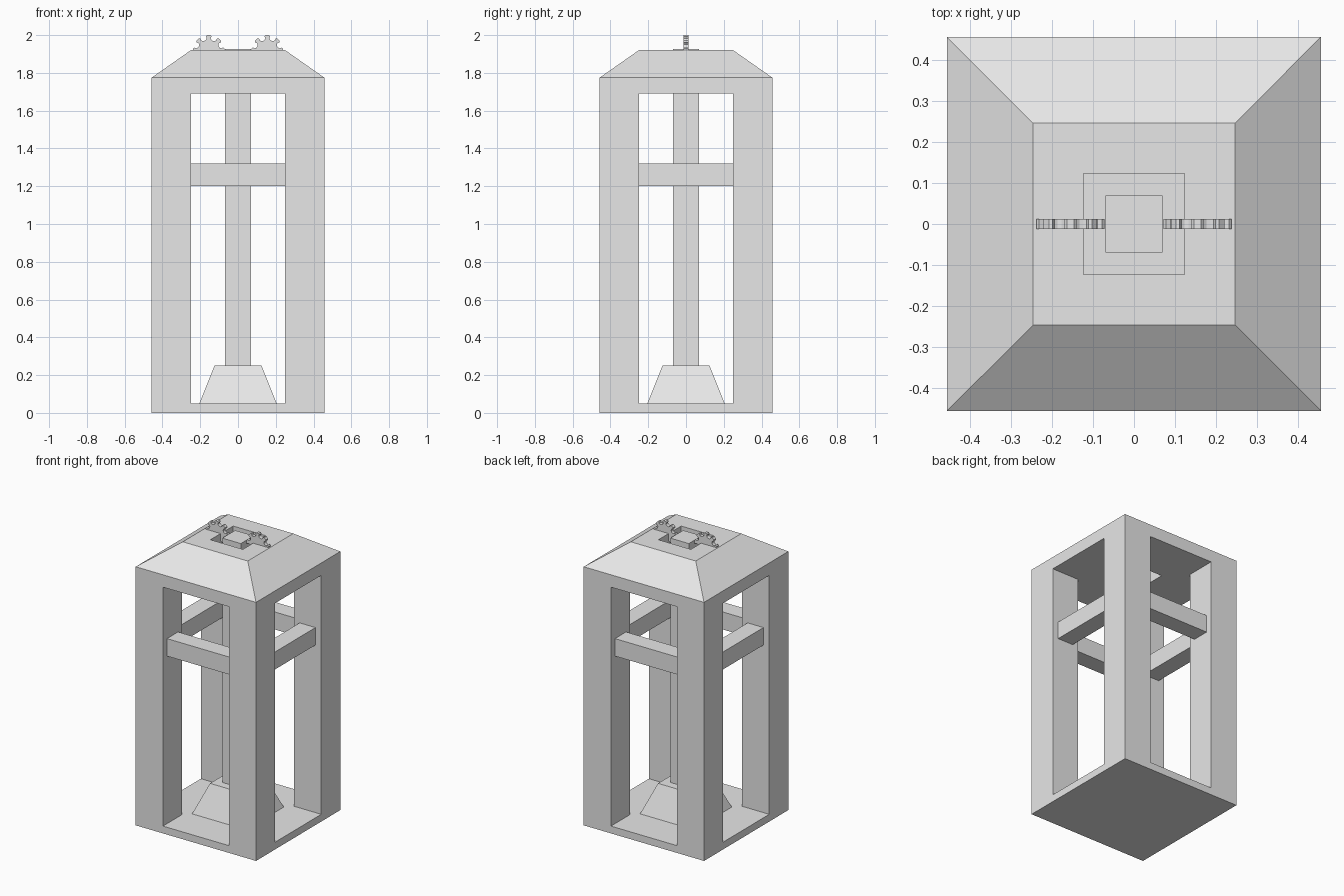
import bpy
import math

cube = bpy.data.objects.get("Cube")
if cube:
    bpy.data.objects.remove(cube, do_unlink=True)

GREY = (0.8, 0.8, 0.8, 1.0)
grey = bpy.data.materials.new("light grey")
grey.use_nodes = True
grey.diffuse_color = GREY
grey.node_tree.nodes["Principled BSDF"].inputs["Base Color"].default_value = GREY

OUT, INN = 0.457, 0.25        # outer half width, half width of openings
FLOOR, CEIL = 0.05, 1.69      # bottom and top of openings


def add_mesh(name, verts, faces):
    mesh = bpy.data.meshes.new(name)
    mesh.from_pydata(verts, [], faces)
    mesh.materials.append(grey)
    obj = bpy.data.objects.new(name, mesh)
    bpy.context.collection.objects.link(obj)
    return obj


def square_loft(name, rings, closed=False):
    """Join square rings given as (half width, z); cap the ends or close the loop."""
    corners = ((-1, -1), (1, -1), (1, 1), (-1, 1))
    verts = [(x * h, y * h, z) for h, z in rings for x, y in corners]
    n = len(rings)
    faces = []
    for i in range(n if closed else n - 1):
        a, b = 4 * i, 4 * ((i + 1) % n)
        for k in range(4):
            m = (k + 1) % 4
            faces.append((a + k, a + m, b + m, b + k))
    if not closed:
        t = 4 * (n - 1)
        faces += [(3, 2, 1, 0), (t, t + 1, t + 2, t + 3)]
    return add_mesh(name, verts, faces)


def prism(name, outline, y0, y1):
    """Extrude an anticlockwise (x, z) outline from y0 (front) to y1 (back)."""
    n = len(outline)
    verts = [(x, y, z) for y in (y0, y1) for x, z in outline]
    faces = [tuple(range(n)), tuple(range(2 * n - 1, n - 1, -1))]
    faces += [(i, i + n, (i + 1) % n + n, (i + 1) % n) for i in range(n)]
    return add_mesh(name, verts, faces)


def rect(x0, x1, z0, z1):
    return [(x0, z0), (x1, z0), (x1, z1), (x0, z1)]


# Floor slab, and hipped roof with a square shaft through it
square_loft("base_slab", [(OUT, 0), (OUT, FLOOR)])
square_loft("roof", [(OUT, CEIL), (OUT, 1.775), (0.247, 1.922),
                     (0.123, 1.922), (0.123, CEIL)], closed=True)

# Four corner posts
for sx, side in ((-1, "right"), (1, "left")):
    for sy, end in ((-1, "front"), (1, "back")):
        x0, x1 = sorted((sx * INN, sx * OUT))
        y0, y1 = sorted((sy * INN, sy * OUT))
        prism(f"{end}_{side}_post", rect(x0, x1, FLOOR, CEIL), y0, y1)

# Cross bars between the posts, one on each side
for i, side in enumerate(("front", "left", "back", "right")):
    bar = prism(f"{side}_cross_bar", rect(-INN, INN, 1.2, 1.32), -0.413, -0.293)
    bar.rotation_euler.z = i * math.pi / 2

# Tapered pedestal and central column
square_loft("pedestal", [(0.205, FLOOR), (0.125, 0.25)])
square_loft("column", [(0.07, 0.25), (0.07, 1.927)])

# Pair of toothed wheels set into the roof: (angle in degrees, radius) for one tooth
TOOTH = ((-22.5, 0.054), (-13, 0.057), (-9, 0.064), (-11, 0.075), (-6, 0.08),
         (6, 0.08), (11, 0.075), (9, 0.064), (13, 0.057))
for sx, side in ((-1, "right"), (1, "left")):
    outline = []
    for t in range(8):
        for deg, r in TOOTH:
            a = math.radians(45 * t + deg)
            outline.append((sx * 0.155 + 1.05 * r * math.cos(a),
                            1.92 + r * math.sin(a)))
    prism(f"{side}_gear", outline, -0.0125, 0.0125)
